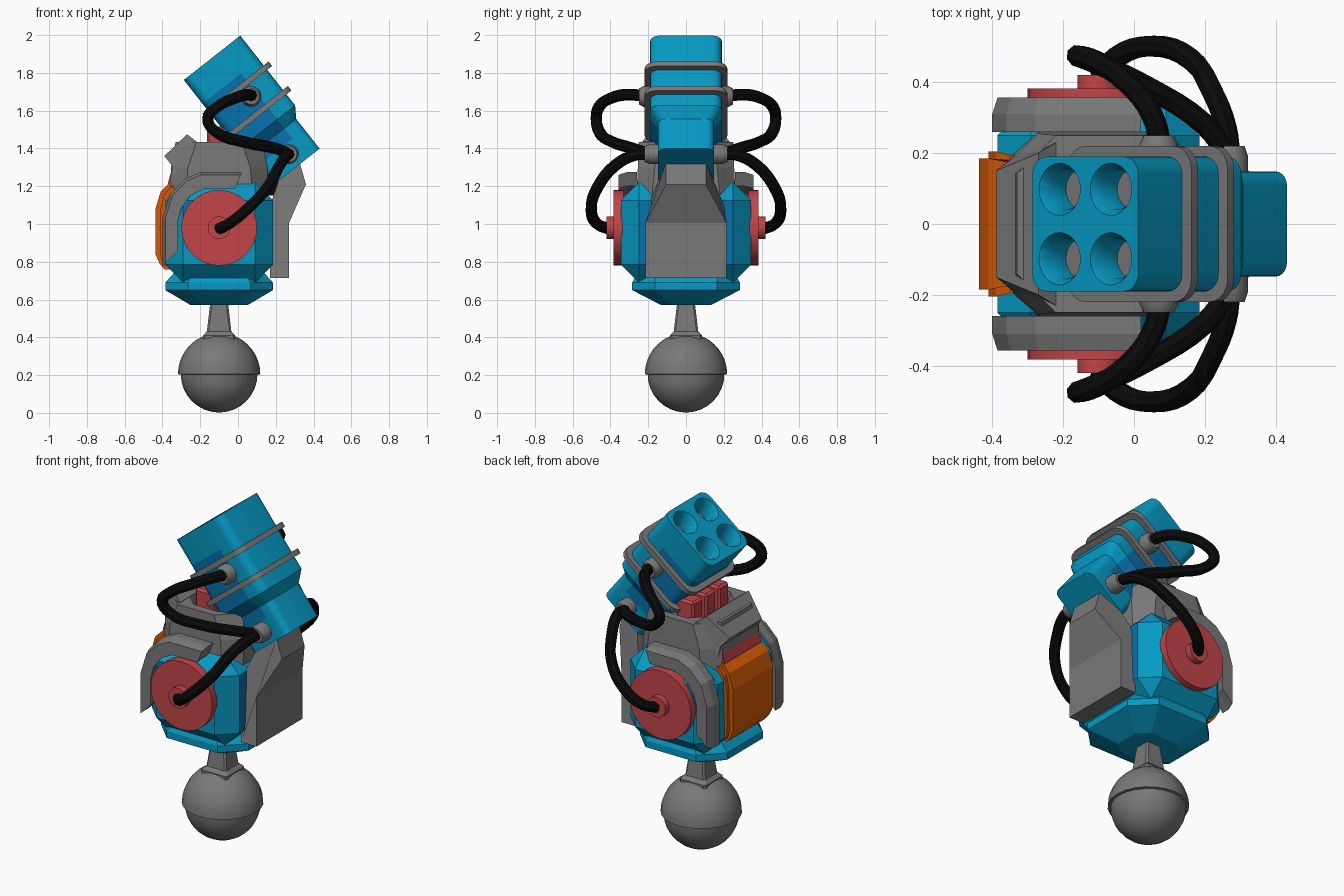
import bpy, bmesh, math
from mathutils import Matrix, Vector

if "Cube" in bpy.data.objects:
    bpy.data.objects.remove(bpy.data.objects["Cube"])


def material(name, rgb):
    m = bpy.data.materials.new(name)
    m.diffuse_color = (*rgb, 1)
    m.use_nodes = True
    m.node_tree.nodes["Principled BSDF"].inputs["Base Color"].default_value = m.diffuse_color
    return m


BLUE = material("blue paint", (0.002, 0.32, 0.55))
DEEP = material("deep blue paint", (0.002, 0.17, 0.42))
GRAY = material("gray metal", (0.19, 0.19, 0.19))
RED = material("red paint", (0.54, 0.06, 0.065))
ORANGE = material("orange paint", (0.70, 0.11, 0.002))
BLACK = material("black rubber", (0.003, 0.003, 0.003))


def select(ob):
    bpy.ops.object.select_all(action='DESELECT')
    ob.select_set(True)
    bpy.context.view_layer.objects.active = ob


def smooth(ob):
    select(ob)
    bpy.ops.object.shade_smooth_by_angle(angle=math.radians(32))


def skin(name, loops, mat, matrix=None, soft=False, bevel=0):
    """Skin a series of equal-length point loops and cap both ends."""
    bm = bmesh.new()
    rows = [[bm.verts.new(p) for p in loop] for loop in loops]
    n = len(rows[0])
    for a, b in zip(rows, rows[1:]):
        for i in range(n):
            j = (i + 1) % n
            bm.faces.new((a[i], a[j], b[j], b[i]))
    bm.faces.new(rows[0][::-1])
    bm.faces.new(rows[-1])
    if bevel:
        bmesh.ops.bevel(bm, geom=bm.edges[:], offset=bevel, segments=1, affect='EDGES')
    bmesh.ops.recalc_face_normals(bm, faces=bm.faces)
    if matrix:
        bm.transform(matrix)
    me = bpy.data.meshes.new(name)
    bm.to_mesh(me)
    bm.free()
    ob = bpy.data.objects.new(name, me)
    bpy.context.collection.objects.link(ob)
    me.materials.append(mat)
    if soft:
        smooth(ob)
    return ob


def paint(ob, mat, cuts, rule, matrix=Matrix()):
    """Slice the mesh by local planes, then give mat to faces that pass rule(centre, normal)."""
    ob.data.materials.append(mat)
    bm = bmesh.new()
    bm.from_mesh(ob.data)
    bm.transform(matrix.inverted())
    for co, no in cuts:
        bmesh.ops.bisect_plane(bm, geom=bm.verts[:] + bm.edges[:] + bm.faces[:],
                               plane_co=co, plane_no=no)
    bm.normal_update()
    for f in bm.faces:
        f.material_index = int(rule(f.calc_center_median(), f.normal))
    bm.transform(matrix)
    bm.to_mesh(ob.data)
    bm.free()


def rect(cx, hx, hy, c, z, seg=1):
    """Rectangle with chamfered (seg=1) or rounded corners."""
    pts = []
    for k, (sx, sy) in enumerate(((1, 1), (-1, 1), (-1, -1), (1, -1))):
        for i in range(seg + 1):
            t = (k + i / seg) * math.pi / 2
            pts.append((cx + sx * (hx - c) + c * math.cos(t), sy * (hy - c) + c * math.sin(t), z))
    return pts


def lathe(name, rz, mat, matrix, n=32):
    loops = [[(r * math.cos(i * 2 * math.pi / n), r * math.sin(i * 2 * math.pi / n), z)
              for i in range(n)] for r, z in rz]
    return skin(name, loops, mat, matrix, soft=True)


def box(name, x0, x1, y0, y1, z0, z1, mat, bevel=0):
    loops = [[(x0, y0, z), (x1, y0, z), (x1, y1, z), (x0, y1, z)] for z in (z0, z1)]
    return skin(name, loops, mat, bevel=bevel)


def slab(name, pts, mat):
    """Symmetric plate from (x, z, half width) points."""
    return skin(name, [[(x, s * h, z) for x, z, h in pts] for s in (-1, 1)], mat)


def tube(name, pts, r):
    cu = bpy.data.curves.new(name, 'CURVE')
    cu.dimensions = '3D'
    cu.bevel_depth, cu.bevel_resolution, cu.resolution_u = r, 2, 4
    cu.use_fill_caps = True
    sp = cu.splines.new('BEZIER')
    sp.bezier_points.add(len(pts) - 1)
    for b, p in zip(sp.bezier_points, pts):
        b.co = p
        b.handle_left_type = b.handle_right_type = 'AUTO'
    cu.materials.append(BLACK)
    ob = bpy.data.objects.new(name, cu)
    bpy.context.collection.objects.link(ob)
    select(ob)
    bpy.ops.object.convert(target='MESH')
    smooth(bpy.context.view_layer.objects.active)


def arc(r, a0, a1, n=8):
    return [(r * math.cos(math.radians(a0 + (a1 - a0) * i / n)),
             r * math.sin(math.radians(a0 + (a1 - a0) * i / n))) for i in range(n + 1)]


# Ball foot with upper cap and neck
ball = Matrix.Translation((-0.1, 0, 0.205))
lathe("ball_foot", arc(0.203, -89, 0), GRAY, ball, 24)
lathe("ball_cap", [(0.19, -0.005)] + arc(0.218, 0, 75), GRAY, ball, 24)
skin("neck", [rect(-0.1, 0.085, 0.085, 0.01, 0.37), rect(-0.1, 0.085, 0.085, 0.01, 0.41),
              rect(-0.1, 0.065, 0.065, 0.01, 0.43), rect(-0.1, 0.045, 0.045, 0.01, 0.6)], GRAY)

# Lower hull and body
skin("lower_hull", [rect(-0.1, 0.15, 0.13, 0.06, 0.57), rect(-0.1, 0.285, 0.285, 0.12, 0.65),
                    rect(-0.1, 0.285, 0.285, 0.12, 0.69), rect(-0.1, 0.24, 0.26, 0.1, 0.74)], BLUE)
body = box("body", -0.385, 0.185, -0.345, 0.345, 0.69, 1.22, BLUE, 0.095)
paint(body, DEEP, [((-0.17, 0, 1.1), (-0.6, 0, 0.8))],
      lambda c, n: n.x > 0.9 or (abs(n.y) > 0.9 and c.z - 1.1 > 0.75 * (c.x + 0.17)))

# Upper shell with open recess, sloped rear lip
skin("upper_shell", [rect(-0.1, 0.26, 0.265, 0.08, 1.10), rect(-0.1, 0.255, 0.255, 0.09, 1.3),
                     rect(-0.1, 0.23, 0.25, 0.11, 1.435), rect(-0.07, 0.15, 0.2, 0.07, 1.435),
                     rect(-0.07, 0.14, 0.19, 0.07, 1.38)], GRAY)
slab("rear_lip", [(-0.23, 1.25, 0.25), (-0.34, 1.25, 0.19), (-0.35, 1.31, 0.18),
                  (-0.39, 1.36, 0.15), (-0.27, 1.475, 0.2), (-0.22, 1.437, 0.23)], GRAY)
for i in (-1, 0, 1):
    box("top_block", -0.165, -0.05, i * 0.12 - 0.047, i * 0.12 + 0.047, 1.36, 1.515, RED, 0.012)

# Chest plate and back panel
slab("chest_plate", [(0.17, 0.715, 0.215), (0.27, 0.715, 0.215), (0.27, 1.005, 0.215),
                     (0.36, 1.21, 0.105), (0.325, 1.33, 0.105), (0.25, 1.33, 0.105),
                     (0.17, 1.10, 0.2)], GRAY)
slab("back_panel", [(-0.30, 0.76, 0.17), (-0.39, 0.76, 0.17), (-0.415, 0.79, 0.18),
                    (-0.437, 0.84, 0.185), (-0.437, 1.08, 0.185), (-0.41, 1.17, 0.185),
                    (-0.36, 1.22, 0.175), (-0.30, 1.22, 0.175)], ORANGE)
slab("back_panel_rim", [(-0.30, 0.78, 0.19), (-0.39, 0.78, 0.19), (-0.41, 0.83, 0.205),
                        (-0.41, 1.08, 0.205), (-0.39, 1.16, 0.205), (-0.35, 1.20, 0.195),
                        (-0.30, 1.20, 0.195)], ORANGE)
slab("back_panel_strip", [(-0.28, 1.15, 0.17), (-0.37, 1.19, 0.17), (-0.37, 1.22, 0.17),
                          (-0.35, 1.29, 0.17), (-0.28, 1.29, 0.17)], RED)

# Head: boxed barrel housing tilted backwards
head_m = Matrix.Translation((-0.1375, 0, 1.88)) @ Matrix.Rotation(math.radians(-38.2), 4, 'Y')
head = skin("head", [rect(0, 0.19, 0.19, 0.05, 0, 5), rect(0, 0.19, 0.19, 0.05, -0.47, 5),
                     rect(0, 0.15, 0.148, 0.04, -0.53, 5), rect(0, 0.15, 0.148, 0.04, -0.73, 5)],
            BLUE, head_m)
for a in (0.216, 0.381):
    skin("head_band", [rect(0, 0.223, 0.22, 0.065, -a + d, 5) for d in (-0.015, 0.015)],
         GRAY, head_m, soft=True)
for sx in (-1, 1):
    for sy in (-1, 1):
        m = head_m @ Matrix.Translation((sx * 0.092, sy * 0.098, 0))
        cut = lathe("barrel_cutter", [(0.077, 0.02), (0.074, 0), (0.057, -0.03), (0.057, -0.105)],
                    BLUE, m, 24)
        cut.hide_render = True
        cut.hide_viewport = True
        mod = head.modifiers.new("barrel_hole", 'BOOLEAN')
        mod.operation, mod.solver, mod.object = 'DIFFERENCE', 'EXACT', cut
        lathe("barrel_floor", [(0.056, -0.108), (0.056, -0.1)], GRAY, m, 24)
select(head)
bpy.ops.object.convert(target='MESH')
head = bpy.context.view_layer.objects.active
# Deeper blue around the bands on the sides and underside
paint(head, DEEP, [((0, 0, -0.16), (0, 0, 1)), ((0, 0, -0.6), (0, 0, 1)),
                   ((0.07, 0, -0.3), (1, 0, 0))],
      lambda c, n: -0.6 < c.z < -0.16 and c.x < 0.07, head_m)
smooth(head)

# Joint between body and head
box("head_joint", 0.08, 0.24, -0.07, 0.07, 1.15, 1.35, BLACK)

# Side details, repeated left and right
FENDER = [(-0.40, 0.78), (-0.40, 1.03), (-0.36, 1.16), (-0.28, 1.24), (-0.2, 1.275), (0.02, 1.275),
          (-0.01, 1.2), (-0.18, 1.2), (-0.26, 1.16), (-0.31, 1.09), (-0.33, 1.02), (-0.33, 0.85)]
LOWER = [(-0.1, 0.41, 0.975), (-0.05, 0.47, 1.0), (0.05, 0.502, 1.08), (0.16, 0.465, 1.20),
         (0.22, 0.375, 1.31), (0.26, 0.27, 1.365), (0.27, 0.19, 1.37)]
UPPER = [(0.27, 0.19, 1.37), (0.2, 0.28, 1.40), (0.03, 0.39, 1.435), (-0.12, 0.46, 1.49),
         (-0.16, 0.475, 1.56), (-0.11, 0.46, 1.62), (-0.02, 0.4, 1.665), (0.05, 0.31, 1.685),
         (0.08, 0.2, 1.675)]
for s in (-1, 1):
    out = Matrix.Rotation(-s * math.pi / 2, 4, 'X')

    def at(x, z):
        return Matrix.Translation((x, 0, z)) @ out
    lathe("side_disc", [(0.2, 0.33), (0.2, 0.383)], RED, at(-0.1, 0.98))
    lathe("side_hub", [(0.06, 0.37), (0.06, 0.42)], RED, at(-0.1, 0.98), 20)
    skin("fender", [[(-0.1 + (x + 0.1) * k, s * y, 0.98 + (z - 0.98) * k) for x, z in FENDER]
                    for y, k in ((0.26, 1), (0.31, 1), (0.357, 0.95))], GRAY)
    lathe("upper_socket", [(0.055, 0.17), (0.055, 0.225), (0.042, 0.25)], GRAY, at(0.07, 1.675), 16)
    lathe("lower_socket", [(0.052, 0.13), (0.052, 0.19), (0.042, 0.22)], GRAY, at(0.27, 1.37), 16)
    tube("lower_hose", [(x, s * y, z) for x, y, z in LOWER], 0.031)
    tube("upper_hose", [(x, s * y, z) for x, y, z in UPPER], 0.031)
